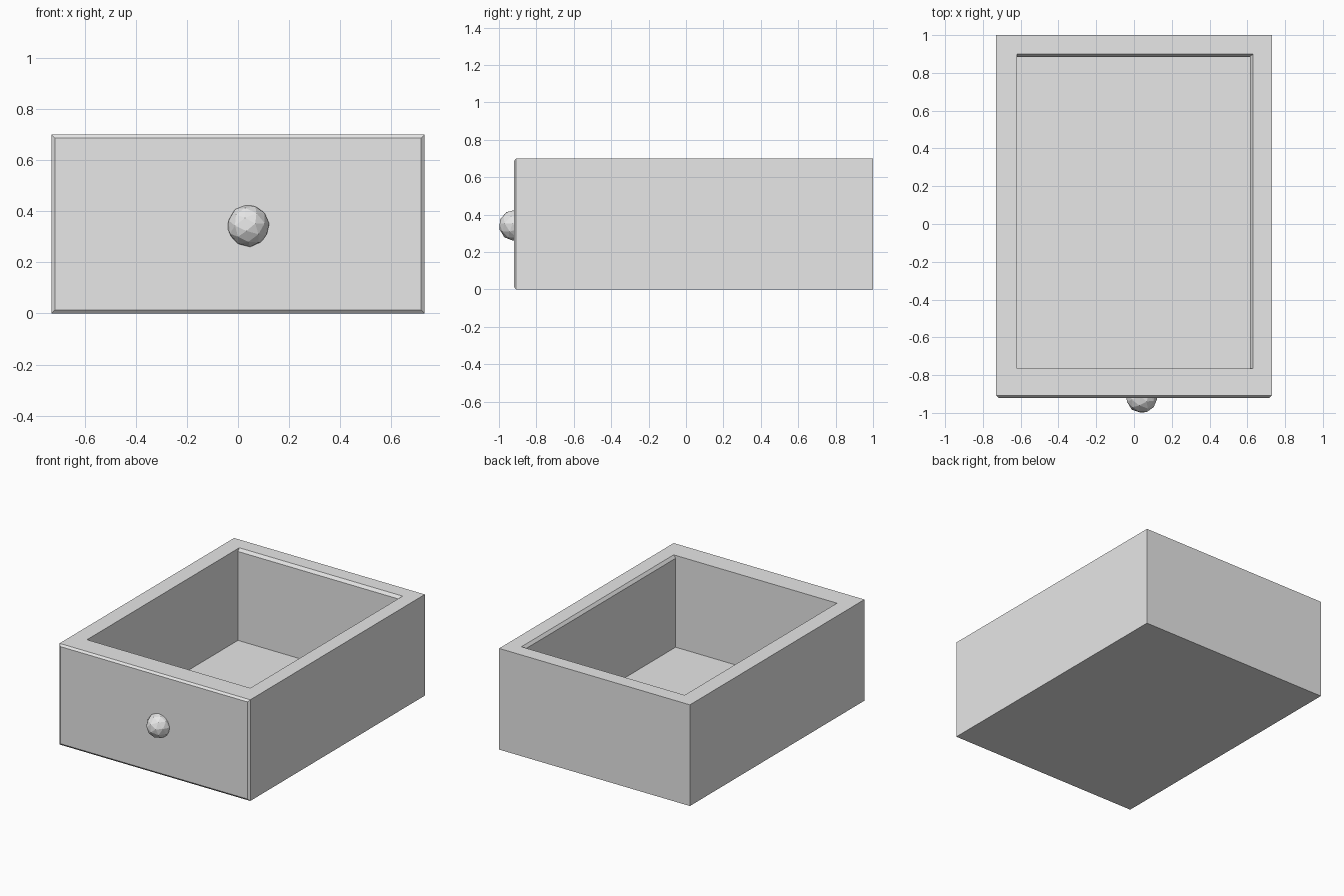
import bpy
import bmesh
from math import radians
from mathutils import Matrix

cube = bpy.data.objects.get("Cube")
if cube:
    bpy.data.objects.remove(cube, do_unlink=True)

# Single flat colour
grey = bpy.data.materials.new("light_grey")
grey.use_nodes = True
colour = (0.8, 0.8, 0.8, 1)
grey.diffuse_color = colour
grey.node_tree.nodes["Principled BSDF"].inputs["Base Color"].default_value = colour


def add_object(name, bm):
    bmesh.ops.recalc_face_normals(bm, faces=bm.faces)
    mesh = bpy.data.meshes.new(name)
    bm.to_mesh(mesh)
    bm.free()
    mesh.materials.append(grey)
    obj = bpy.data.objects.new(name, mesh)
    bpy.context.collection.objects.link(obj)
    return obj


def rectangle(bm, x0, x1, y0, y1, z):
    corners = ((x0, y0), (x1, y0), (x1, y1), (x0, y1))
    return [bm.verts.new((x, y, z)) for x, y in corners]


# Drawer box: outer walls, rim, chamfer on two rim sides, cavity and floor
FRONT, HEIGHT, FLOOR = -0.908, 0.70, 0.065
bm = bmesh.new()
loops = [
    rectangle(bm, -0.73, 0.73, FRONT, 1.0, 0),
    rectangle(bm, -0.73, 0.73, FRONT, 1.0, HEIGHT),
    rectangle(bm, -0.62, 0.63, -0.765, 0.90, HEIGHT),
    rectangle(bm, -0.62, 0.615, -0.765, 0.885, HEIGHT - 0.02),
    rectangle(bm, -0.62, 0.615, -0.765, 0.885, FLOOR),
]
bm.faces.new(loops[0])
bm.faces.new(loops[-1])
for low, high in zip(loops, loops[1:]):
    for i in range(4):
        j = (i + 1) % 4
        bm.faces.new((low[i], low[j], high[j], high[i]))
bmesh.ops.recalc_face_normals(bm, faces=bm.faces)

# Chamfered front panel
front = min(bm.faces, key=lambda f: f.calc_center_median().y)
bmesh.ops.inset_region(bm, faces=[front], thickness=0.02)
for v in front.verts:
    v.co.y = -0.92
add_object("drawer_box", bm)

# Faceted round knob
bm = bmesh.new()
bmesh.ops.create_icosphere(bm, subdivisions=2, radius=0.083)
knob = add_object("knob", bm)
knob.data.transform(Matrix.Rotation(radians(20), 4, 'Y') @ Matrix.Rotation(radians(15), 4, 'X'))
knob.location = (0.04, -0.918, 0.343)
